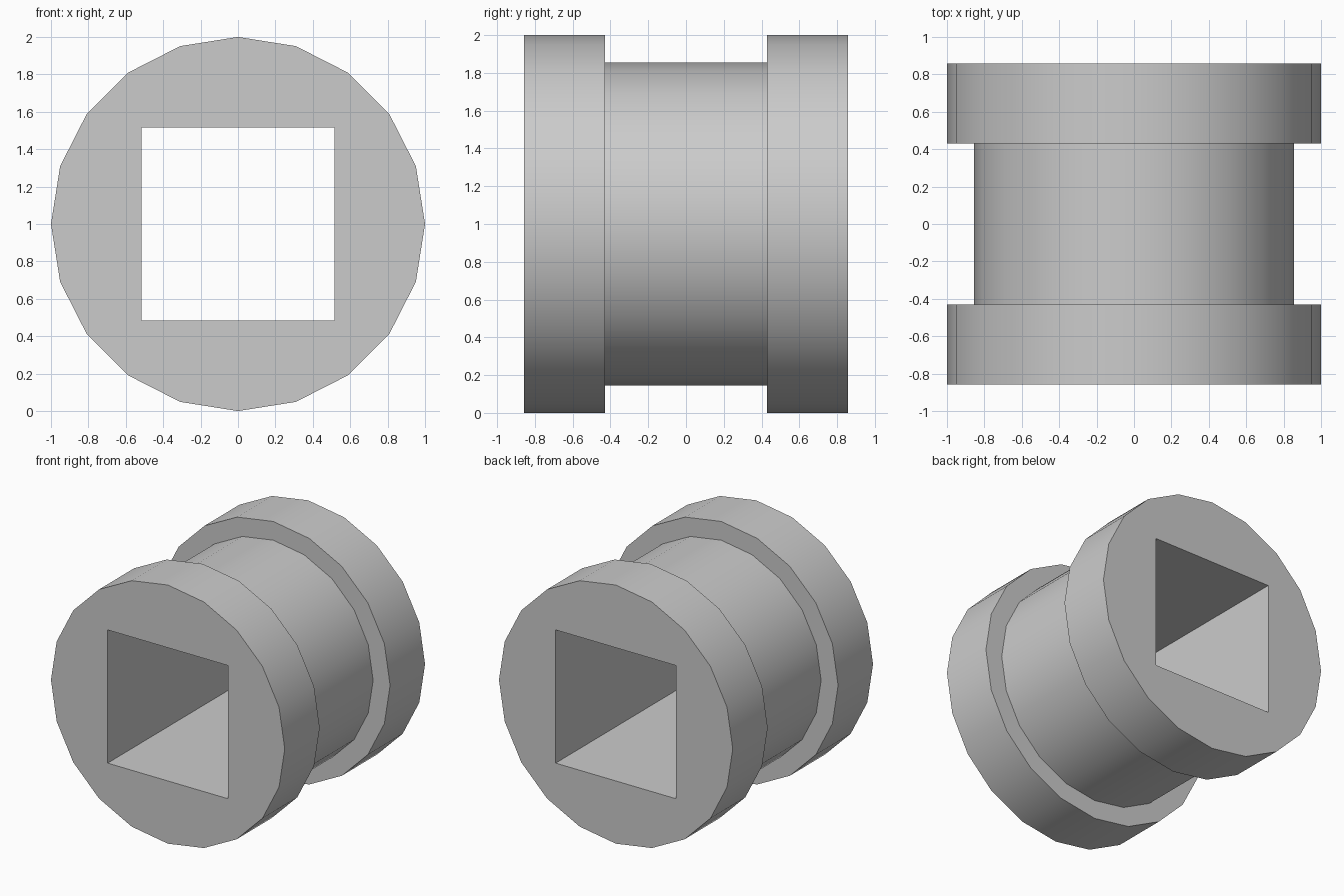
import bpy, bmesh, math

cube = bpy.data.objects.get("Cube")
if cube:
    bpy.data.objects.remove(cube, do_unlink=True)

SIDES = 20
RIM, NECK = 1.0, 0.855          # flange and groove radii
END, STEP = 0.857, 0.43         # half length and half groove width
HOLE = 0.515                    # half width of the square bore

grey = bpy.data.materials.new("plain_grey")
grey.use_nodes = True
colour = (0.6, 0.6, 0.6, 1)
grey.diffuse_color = colour
grey.node_tree.nodes["Principled BSDF"].inputs["Base Color"].default_value = colour

bm = bmesh.new()


def ring(radius, y, sides, turn=0.0):
    """Polygon of vertices around the y axis."""
    angles = [turn + math.tau * i / sides for i in range(sides)]
    return [bm.verts.new((radius * math.cos(a), y, 1 + radius * math.sin(a))) for a in angles]


def wall(a, b):
    """Band of quads between two matching rings."""
    n = len(a)
    for i in range(n):
        j = (i + 1) % n
        bm.faces.new((a[i], a[j], b[j], b[i]))


# Flanges and groove
profile = [(RIM, -END), (RIM, -STEP), (NECK, -STEP), (NECK, STEP), (RIM, STEP), (RIM, END)]
outer = [ring(r, y, SIDES) for r, y in profile]
for a, b in zip(outer, outer[1:]):
    wall(a, b)

# Square bore
bore = [ring(HOLE * math.sqrt(2), y, 4, math.pi / 4) for y in (-END, END)]
wall(bore[0], bore[1])

# Flat ends around the bore
for y in (-END, END):
    edges = [e for e in bm.edges if all(abs(v.co.y - y) < 1e-4 for v in e.verts)]
    bmesh.ops.triangle_fill(bm, edges=edges, use_beauty=True, normal=(0, math.copysign(1, y), 0))

bmesh.ops.recalc_face_normals(bm, faces=bm.faces)
mesh = bpy.data.meshes.new("grooved_bushing")
bm.to_mesh(mesh)
bm.free()
mesh.materials.append(grey)

bushing = bpy.data.objects.new("grooved_bushing", mesh)
bpy.context.collection.objects.link(bushing)
bpy.ops.object.select_all(action='DESELECT')
bushing.select_set(True)
bpy.context.view_layer.objects.active = bushing
bpy.ops.object.shade_smooth_by_angle(angle=math.radians(35))
